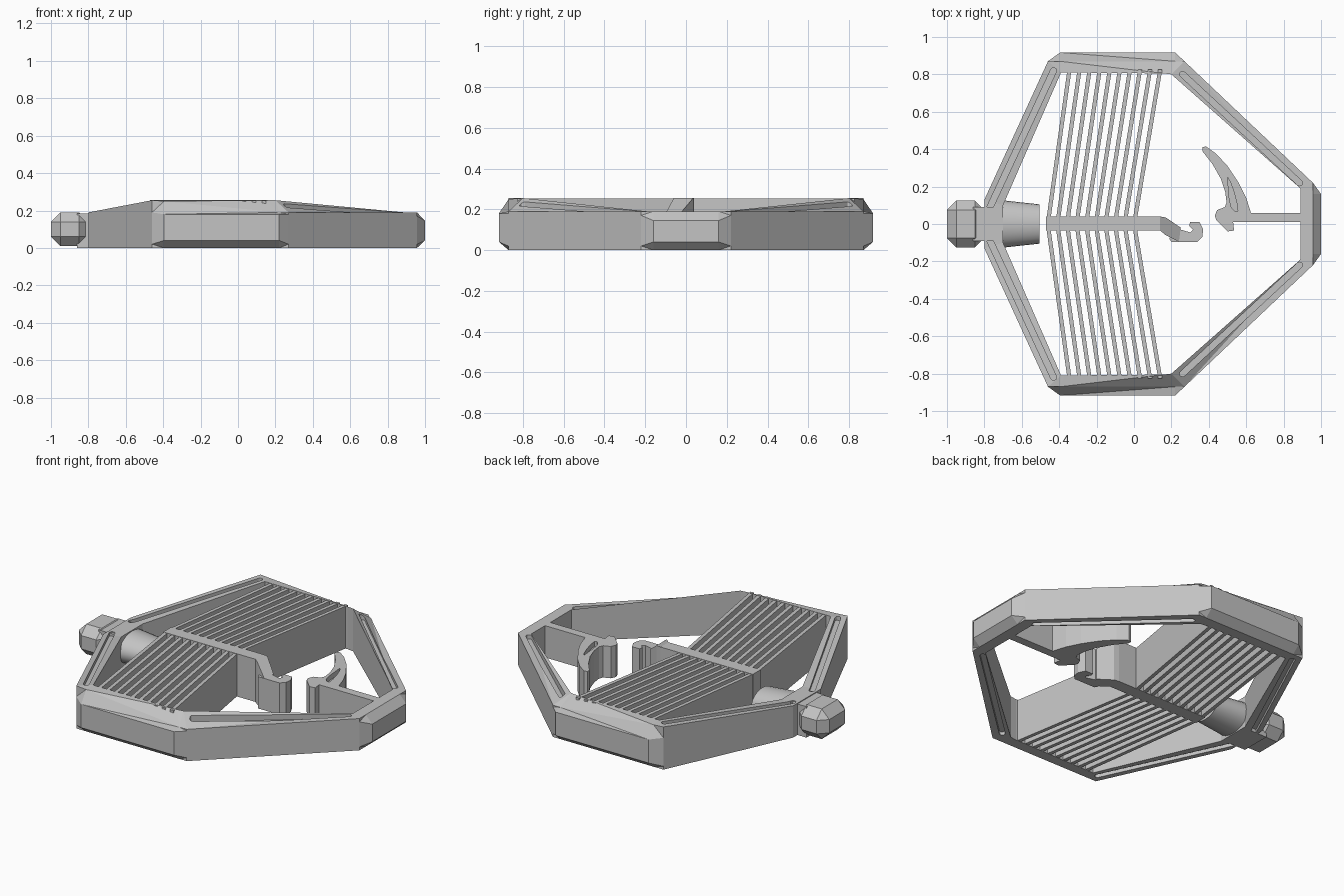
import bpy, bmesh, math
from mathutils import Vector, Matrix

cube = bpy.data.objects.get("Cube")
if cube:
    bpy.data.objects.remove(cube, do_unlink=True)

grey = bpy.data.materials.new("plain_grey")
grey.use_nodes = True
grey.diffuse_color = (0.55, 0.55, 0.55, 1)
grey.node_tree.nodes["Principled BSDF"].inputs["Base Color"].default_value = grey.diffuse_color
HIGH, LOW = 0.255, 0.19


def finish(bm, name):
    bmesh.ops.recalc_face_normals(bm, faces=bm.faces)
    mesh = bpy.data.meshes.new(name)
    bm.to_mesh(mesh)
    bm.free()
    mesh.materials.append(grey)
    ob = bpy.data.objects.new(name, mesh)
    bpy.context.collection.objects.link(ob)
    return ob


def add_prism(bm, pts, bottom, top):
    """Extruded outline; bottom and top are functions of x."""
    lo = [bm.verts.new((x, y, bottom(x))) for x, y in pts]
    hi = [bm.verts.new((x, y, top(x))) for x, y in pts]
    bm.faces.new(lo[::-1])
    bm.faces.new(hi)
    for i in range(len(pts)):
        j = (i + 1) % len(pts)
        bm.faces.new((lo[i], lo[j], hi[j], hi[i]))


def flat(z):
    return lambda x: z


def prism(name, pts, top):
    bm = bmesh.new()
    add_prism(bm, pts, flat(0), top)
    return finish(bm, name)


def capsule(a, b, r, n=6):
    a, b = Vector(a), Vector(b)
    d = b - a
    ang = math.atan2(d.y, d.x)
    out = []
    for centre, start in ((b, ang - math.pi / 2), (a, ang + math.pi / 2)):
        for k in range(n + 1):
            t = start + math.pi * k / n
            out.append((centre.x + r * math.cos(t), centre.y + r * math.sin(t)))
    return out


def cut(target, cutter):
    mod = target.modifiers.new("cut", "BOOLEAN")
    mod.operation = "DIFFERENCE"
    mod.solver = "EXACT"
    mod.object = cutter
    cutter.hide_render = True
    cutter.hide_viewport = True
    cutter.display_type = "WIRE"


# Frame: six rings of half outlines, mirrored and bridged round the section
edge = [(-.8, .13), (-.46, .87), (-.395, .87), (.22, .87), (.27, .87), (.957, .22), (.957, .16)]
wide = [(-.8, .13), (-.46, .87), (-.395, .917), (.22, .917), (.27, .87), (.957, .22), (1, .16)]
inner = [(-.7, .1), (-.39, .81), (-.37, .81), (.16, .805), (.2, .8), (.89, .19), (.89, .15)]
rings = [
    (edge, [0] * 7),
    (wide, [.02, .02, .04, .04, .02, .02, .04]),
    (wide, [.17, .19, .18, .18, .18, .17, .145]),
    (edge, [LOW, HIGH, .25, LOW, LOW, LOW, LOW]),
    (inner, [LOW] + [HIGH] * 4 + [LOW] * 2),
    (inner, [0] * 7),
]
bm = bmesh.new()
loops = []
for pts, zs in rings:
    half = [(x, y, z) for (x, y), z in zip(pts, zs)]
    full = half + [(x, -y, z) for x, y, z in reversed(half)]
    loops.append([bm.verts.new(p) for p in full])
for k, ring in enumerate(loops):
    nxt = loops[(k + 1) % len(loops)]
    for i in range(len(ring)):
        j = (i + 1) % len(ring)
        bm.faces.new((ring[i], ring[j], nxt[j], nxt[i]))
bmesh.ops.triangulate(bm, faces=bm.faces)
frame = finish(bm, "frame")


# Long grooves in the diagonal walls, above and below
def left_slope(x):
    return LOW + (HIGH - LOW) * (x + .8) / .37 - .025


def right_slope(x):
    return LOW + (HIGH - LOW) * .5 * (.9 - x) / .68 - .025


bm = bmesh.new()
for s in (1, -1):
    for a, b, slope in (((-.77, .09), (-.43, .82), left_slope),
                        ((.26, .8), (.885, .22), right_slope)):
        path = capsule((a[0], a[1] * s), (b[0], b[1] * s), .016)
        add_prism(bm, path, slope, flat(.4))
        add_prism(bm, path, flat(-.1), flat(.02))
cut(frame, finish(bm, "groove_cutter"))

# Grille: slanted full-height blades either side of a spine
bm = bmesh.new()
COUNT, HALF = 10, .011
for s in (1, -1):
    for i in range(COUNT):
        t = i / (COUNT - 1)
        x0, x1 = -.458 + .462 * t, -.345 + .485 * t
        add_prism(bm, [(x0 - HALF, .02 * s), (x0 + HALF, .02 * s),
                       (x1 + HALF, .825 * s), (x1 - HALF, .825 * s)],
                  flat(.001), flat(HIGH - .002))
finish(bm, "grille_blades")
prism("grille_spine", [(-.47, -.035), (.14, -.035), (.14, .04), (-.47, .04)], flat(HIGH))

# Hook at the end of the spine, stepping down to the lower level
prism("spine_hook_neck", [(.14, -.035), (.17, -.06), (.24, -.095), (.25, -.02), (.17, .035), (.14, .04)],
      lambda x: HIGH if x < .18 else LOW)
prism("spine_hook", [(.19, -.08), (.2, -.095), (.34, -.095), (.365, -.07), (.37, -.03), (.35, .01),
                     (.3, .01), (.295, -.01), (.315, -.03), (.3, -.045), (.25, -.03), (.2, -.02)], flat(LOW))

# Catch arm and curved sickle blade on the right end
prism("catch_arm", [(.5, .01), (.9, .01), (.9, .06), (.5, .06)], flat(LOW))
sickle = prism("sickle_catch", [
    (.625, .06), (.6, .14), (.56, .22), (.5, .31), (.44, .375), (.385, .415), (.365, .41), (.365, .39),
    (.42, .32), (.465, .24), (.488, .17), (.495, .115), (.485, .09), (.445, .075), (.432, .045), (.44, .02),
    (.5, -.04), (.535, -.035), (.53, .01), (.6, .01)], flat(LOW))
bm = bmesh.new()
add_prism(bm, [(.5, .25), (.515, .225), (.535, .17), (.55, .11), (.555, .07), (.54, .068),
               (.52, .09), (.51, .13), (.505, .19)], flat(LOW - .03), flat(.4))
cut(sickle, finish(bm, "sickle_groove_cutter"))


# Plug: tapered round body inside the frame and faceted knob outside
bm = bmesh.new()
bmesh.ops.create_cone(bm, cap_ends=True, segments=24, radius1=.13, radius2=.105, depth=.23,
                      matrix=Matrix.Translation((-.62, 0, .095)) @ Matrix.Diagonal((1, 1, .72, 1))
                      @ Matrix.Rotation(math.pi / 2, 4, "Y"))
body = finish(bm, "plug_body")
bpy.context.view_layer.objects.active = body
body.select_set(True)
bpy.ops.object.shade_smooth_by_angle()

bm = bmesh.new()
bmesh.ops.create_cube(bm, size=1, matrix=Matrix.Translation((-.9, 0, .1)) @ Matrix.Diagonal((.2, .25, .18, 1)))
bmesh.ops.bevel(bm, geom=bm.edges[:], offset=.05, segments=1, affect="EDGES")
finish(bm, "plug_knob")
prism("plug_neck", [(-.86, -.09), (-.74, -.09), (-.74, .09), (-.86, .09)], flat(.185))
